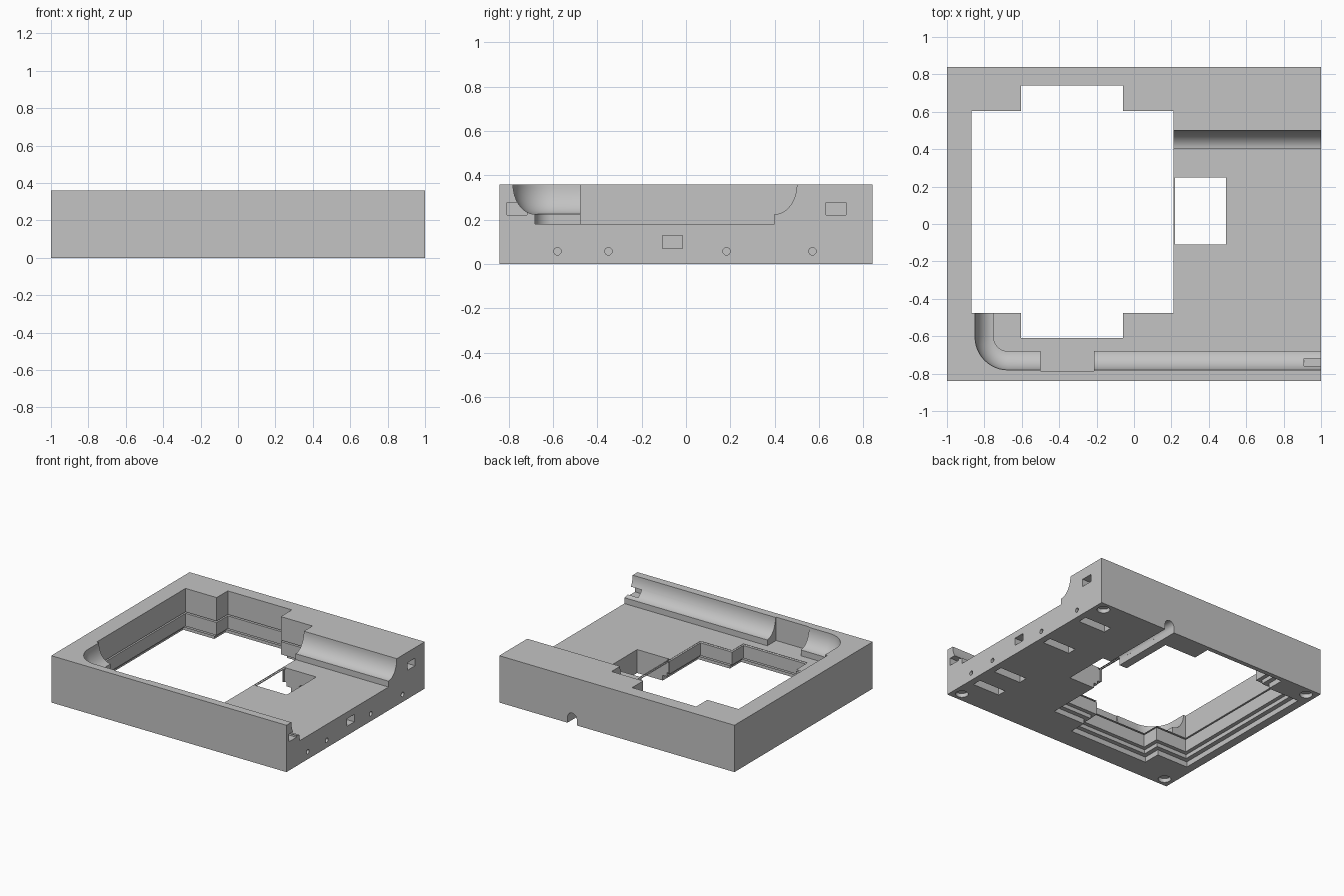
import bpy, bmesh, math
from mathutils import Matrix

if "Cube" in bpy.data.objects:
    bpy.data.objects.remove(bpy.data.objects["Cube"])

grey = bpy.data.materials.new("light grey")
grey.diffuse_color = (0.55, 0.55, 0.55, 1)
grey.use_nodes = True
grey.node_tree.nodes["Principled BSDF"].inputs["Base Color"].default_value = grey.diffuse_color


def make(name, bm):
    bmesh.ops.recalc_face_normals(bm, faces=bm.faces[:])
    me = bpy.data.meshes.new(name)
    bm.to_mesh(me)
    bm.free()
    ob = bpy.data.objects.new(name, me)
    bpy.context.collection.objects.link(ob)
    me.materials.append(grey)
    return ob


def prism(name, pts, z0, z1):
    bm = bmesh.new()
    f = bm.faces.new([bm.verts.new((x, y, z0)) for x, y in pts])
    r = bmesh.ops.extrude_face_region(bm, geom=[f])
    vs = [g for g in r["geom"] if isinstance(g, bmesh.types.BMVert)]
    bmesh.ops.translate(bm, verts=vs, vec=(0, 0, z1 - z0))
    return make(name, bm)


def box(name, x0, x1, y0, y1, z0, z1):
    return prism(name, [(x0, y0), (x1, y0), (x1, y1), (x0, y1)], z0, z1)


def rod(name, loc, r, depth, axis="Z", segs=24):
    bm = bmesh.new()
    rot = {"Z": Matrix(), "X": Matrix.Rotation(math.pi / 2, 4, "Y"),
           "Y": Matrix.Rotation(math.pi / 2, 4, "X")}[axis]
    bmesh.ops.create_cone(bm, cap_ends=True, segments=segs, radius1=r, radius2=r,
                          depth=depth, matrix=Matrix.Translation(loc) @ rot)
    return make(name, bm)


def sweep(name, path, profile):
    """Sweep (outward, height) profile along (x, y, nx, ny) path stations."""
    bm = bmesh.new()
    rings = [[bm.verts.new((x + nx * d, y + ny * d, z)) for d, z in profile]
             for x, y, nx, ny in path]
    n = len(profile)
    for a, b in zip(rings, rings[1:]):
        for i in range(n):
            j = (i + 1) % n
            bm.faces.new((a[i], a[j], b[j], b[i]))
    bm.faces.new(rings[0])
    bm.faces.new(rings[-1])
    return make(name, bm)


def cross(g):
    """Outline of the display opening, grown outward by g."""
    l, r, f, b = -0.87 - g, 0.21 + g, -0.475 - g, 0.605 + g
    nl, nr, nf, nb = -0.605 - g, -0.06 + g, -0.61 - g, 0.74 + g
    return [(l, f), (nl, f), (nl, nf), (nr, nf), (nr, f), (r, f),
            (r, b), (nr, b), (nr, nb), (nl, nb), (nl, b), (l, b)]


body = box("housing", -1, 1, -0.84, 0.84, 0, 0.36)


def cut(cutter):
    m = body.modifiers.new("cut", "BOOLEAN")
    m.operation = "DIFFERENCE"
    m.solver = "EXACT"
    m.object = cutter
    bpy.context.view_layer.objects.active = body
    bpy.ops.object.modifier_apply(modifier=m.name)
    bpy.data.objects.remove(cutter)


# Open tray with a rounded front left corner
cx, cy, r = -0.675, -0.605, 0.075
arc = [math.radians(180 + 90 * i / 12) for i in range(13)]
corner = [(cx + r * math.cos(a), cy + r * math.sin(a)) for a in arc]
cut(prism("tray_cutter", [(1.1, 0.4), (0.1, 0.4), (0.1, -0.4), (-0.75, -0.4)]
          + corner + [(1.1, -0.68)], 0.18, 0.5))

# Concave grooves beside the tray
curve = [(0.1 * math.sin(t), 0.36 - 0.135 * math.cos(t))
         for t in [math.pi / 2 * i / 12 for i in range(13)]]
profile = [(-0.02, 0.45), (-0.02, 0.225)] + curve + [(0.1, 0.45)]
path = [(-0.75, -0.44, -1, 0)]
path += [(x, y, math.cos(a), math.sin(a)) for (x, y), a in zip(corner, arc)]
path += [(1.1, -0.68, 0, -1)]
cut(sweep("front_groove_cutter", path, profile))
cut(sweep("back_groove_cutter", [(0.15, 0.4, 0, 1), (1.1, 0.4, 0, 1)], profile))
cut(box("grip_pocket_cutter", -0.5, -0.215, -0.787, -0.6, 0.18, 0.5))

# Display opening, its thin panel slot and the stepped recess underneath
cut(prism("opening_cutter", cross(0), -0.1, 0.5))
cut(prism("slot_cutter", cross(0.02), 0.168, 0.179))
cut(prism("lower_recess_cutter", cross(0.065), -0.1, 0.04))
cut(prism("upper_recess_cutter", cross(0.03), -0.1, 0.07))

# Square window with a thin bridge to the opening
cut(box("window_cutter", 0.22, 0.492, -0.11, 0.248, -0.1, 0.3))
cut(box("window_relief_cutter", 0.15, 0.48, -0.10, 0.238, -0.1, 0.166))

# Arched cable channel to the back
cut(box("channel_cutter", 0.34, 0.42, 0.2, 0.9, -0.1, 0.045))
cut(rod("channel_arch_cutter", (0.38, 0.55, 0.044), 0.04, 0.7, "Y"))

# Button slots underneath with pin holes in the right side
for y in (-0.58, -0.35, 0.183, 0.57):
    cut(box("button_slot_cutter", 0.72, 0.95, y - 0.035, y + 0.035, -0.1, 0.11))
    cut(rod("pin_hole_cutter", (0.99, y, 0.058), 0.017, 0.12, "X", 16))

# Rectangular ports in the right side
for y, z in ((-0.763, 0.25), (0.677, 0.25), (-0.06, 0.10)):
    cut(box("port_cutter", 0.91, 1.1, y - 0.045, y + 0.045, z - 0.029, z + 0.029))

# Foot recesses in the bottom corners
for x in (-0.925, 0.925):
    for y in (-0.77, 0.77):
        cut(rod("foot_cutter", (x, y, 0), 0.045, 0.06))

bpy.ops.object.select_all(action="DESELECT")
body.select_set(True)
bpy.context.view_layer.objects.active = body
bpy.ops.object.shade_smooth_by_angle(angle=math.radians(30))
